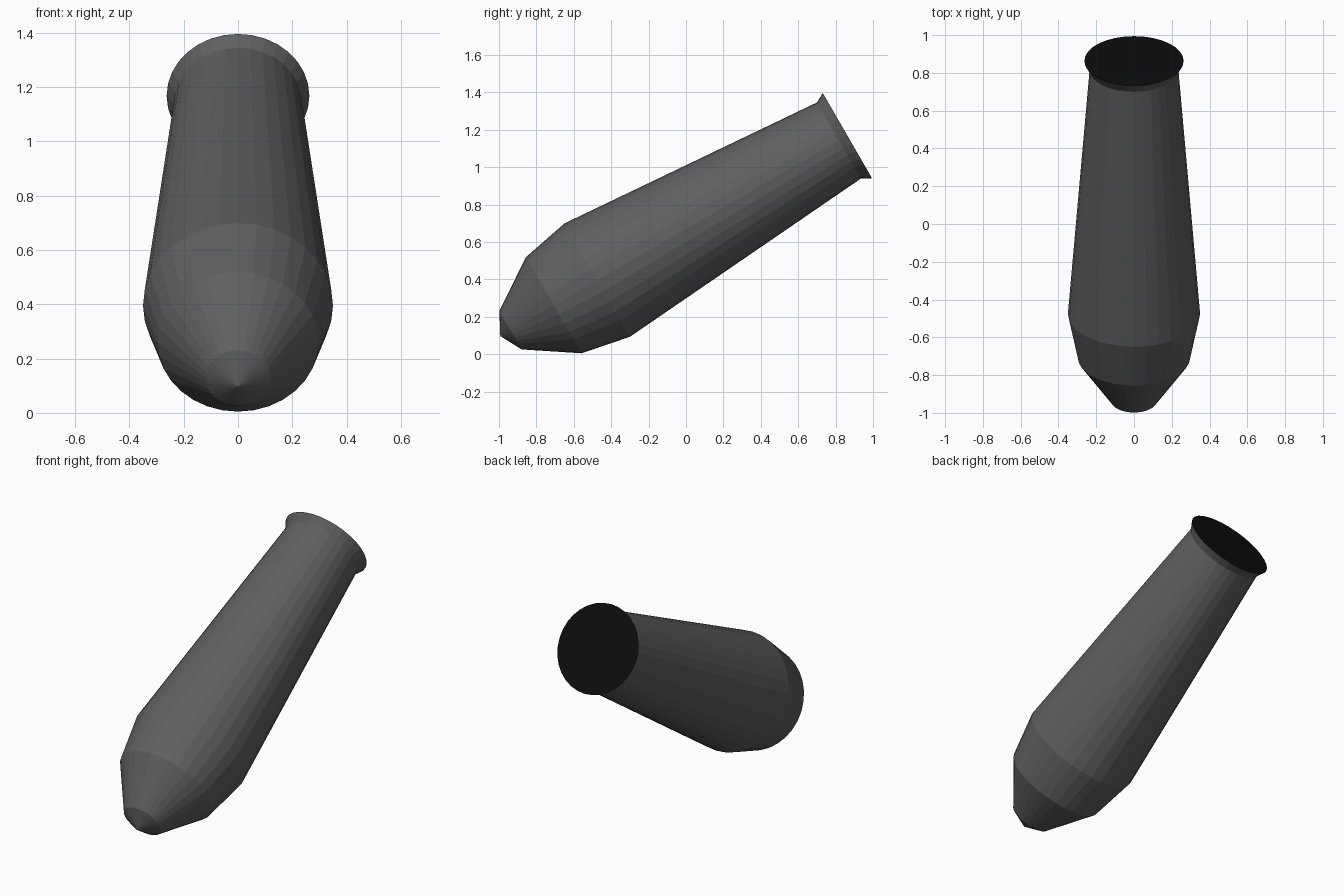
import bpy, bmesh, math
from mathutils import Matrix, Vector

if "Cube" in bpy.data.objects:
    bpy.data.objects.remove(bpy.data.objects["Cube"])

SIDES = 32


def material(name, value):
    m = bpy.data.materials.new(name)
    m.diffuse_color = (value, value, value, 1)
    m.use_nodes = True
    m.node_tree.nodes["Principled BSDF"].inputs["Base Color"].default_value = m.diffuse_color
    return m


iron = material("dark grey iron", 0.115)
black = material("black bore", 0.004)

# Barrel profile: (distance along axis, radius), from breech to muzzle
profile = [(-0.535, 0.119), (-0.268, 0.297), (0.0, 0.35),
           (1.492, 0.235), (1.545, 0.263)]
TIP = -0.598

bm = bmesh.new()
rings = []
for t, r in profile:
    rings.append([bm.verts.new((r * math.cos(2 * math.pi * i / SIDES),
                                r * math.sin(2 * math.pi * i / SIDES), t))
                  for i in range(SIDES)])
tip = bm.verts.new((0, 0, TIP))

# Side walls and pointed breech
for i in range(SIDES):
    j = (i + 1) % SIDES
    for a, b in zip(rings, rings[1:]):
        bm.faces.new((a[i], a[j], b[j], b[i]))
    bm.faces.new((tip, rings[0][j], rings[0][i]))

# Black muzzle disc
bm.faces.new(rings[-1]).material_index = 1

# Tilt the barrel 30 degrees up towards +y and place it
bm.transform(Matrix.Translation(Vector((0, -0.475, 0.396)))
             @ Matrix.Rotation(math.radians(-60), 4, 'X'))
bm.normal_update()

mesh = bpy.data.meshes.new("mortar_barrel")
bm.to_mesh(mesh)
bm.free()
mesh.materials.append(iron)
mesh.materials.append(black)
barrel = bpy.data.objects.new("mortar_barrel", mesh)
bpy.context.collection.objects.link(barrel)
